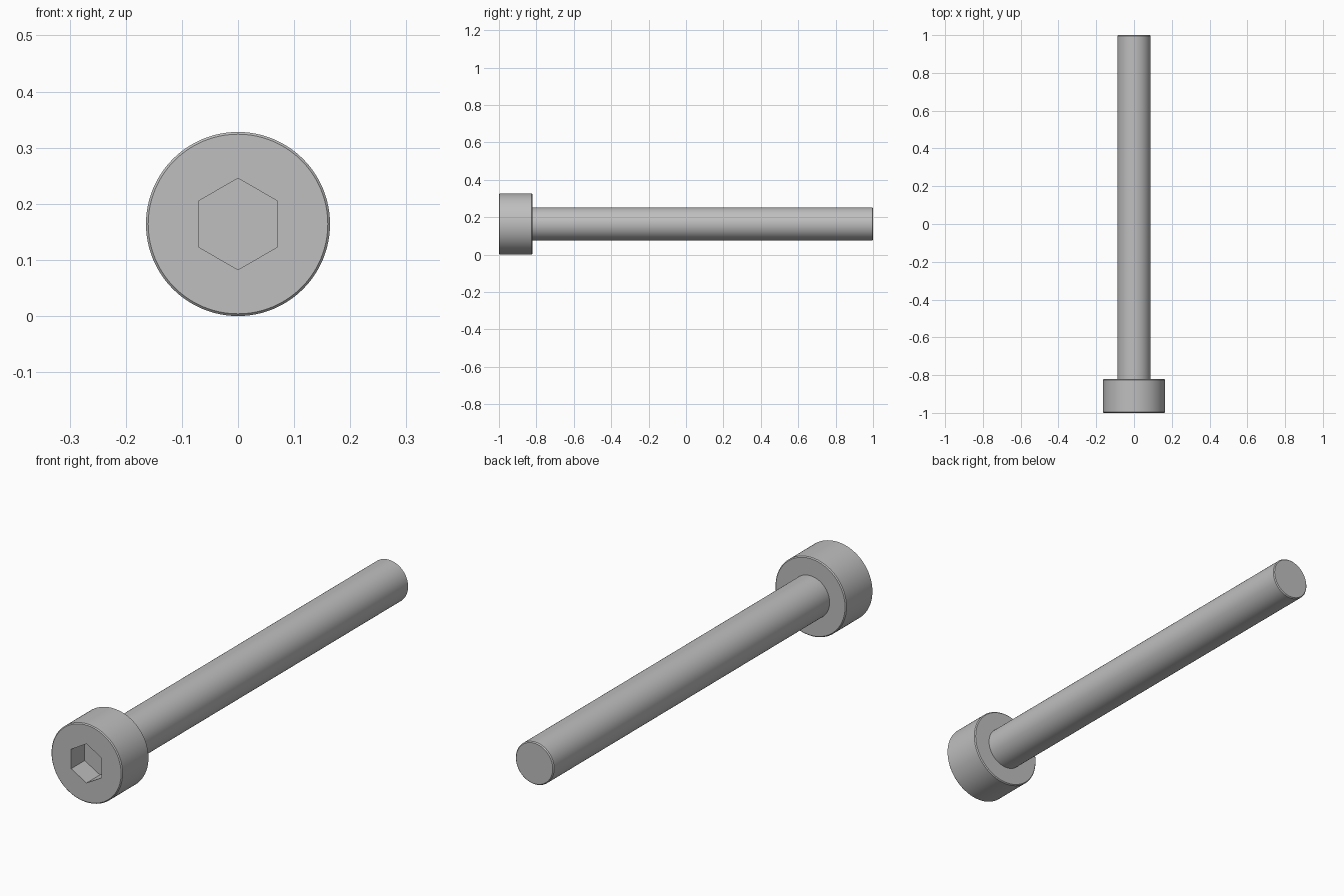
import bpy, bmesh
from math import cos, sin, tau, radians

cube = bpy.data.objects.get("Cube")
if cube:
    bpy.data.objects.remove(cube, do_unlink=True)

HEAD_R, SHANK_R = 0.164, 0.0885
HEAD_BACK = -0.821      # underside of the head
SOCKET_R, SOCKET_DEPTH = 0.0815, 0.089
EDGE = 0.004            # small chamfer
SIDES = 96

steel = bpy.data.materials.new("steel grey")
steel.use_nodes = True
colour = (0.52, 0.52, 0.52, 1)
steel.diffuse_color = colour
steel.node_tree.nodes["Principled BSDF"].inputs["Base Color"].default_value = colour


def lathe(name, profile, sides):
    """Closed solid turned around the y axis from (radius, y) points."""
    bm = bmesh.new()
    rings = []
    for r, y in profile:
        rings.append([bm.verts.new((r * sin(tau * i / sides), y,
                                    HEAD_R + r * cos(tau * i / sides)))
                      for i in range(sides)])
    for a, b in zip(rings, rings[1:]):
        for i in range(sides):
            j = (i + 1) % sides
            bm.faces.new((a[i], a[j], b[j], b[i]))
    bm.faces.new(rings[0])
    bm.faces.new(rings[-1])
    bmesh.ops.recalc_face_normals(bm, faces=bm.faces)
    mesh = bpy.data.meshes.new(name)
    bm.to_mesh(mesh)
    bm.free()
    mesh.materials.append(steel)
    obj = bpy.data.objects.new(name, mesh)
    bpy.context.collection.objects.link(obj)
    return obj


# Head and shank turned as one solid
screw = lathe("socket_head_screw", [
    (HEAD_R - EDGE, -1), (HEAD_R, -1 + EDGE),
    (HEAD_R, HEAD_BACK - EDGE), (HEAD_R - EDGE, HEAD_BACK),
    (SHANK_R, HEAD_BACK), (SHANK_R, 1 - EDGE), (SHANK_R - EDGE, 1),
], SIDES)

# Hexagonal drive socket, points up and down
cutter = lathe("socket_cutter", [(SOCKET_R, -1.1), (SOCKET_R, -1 + SOCKET_DEPTH)], 6)
cutter.hide_render = True
cut = screw.modifiers.new("socket", "BOOLEAN")
cut.operation = "DIFFERENCE"
cut.solver = "EXACT"
cut.object = cutter

bpy.ops.object.select_all(action="DESELECT")
bpy.context.view_layer.objects.active = screw
screw.select_set(True)
bpy.ops.object.modifier_apply(modifier=cut.name)
bpy.data.objects.remove(cutter, do_unlink=True)

# Smooth barrel, crisp edges
bpy.ops.object.shade_smooth_by_angle(angle=radians(30))
